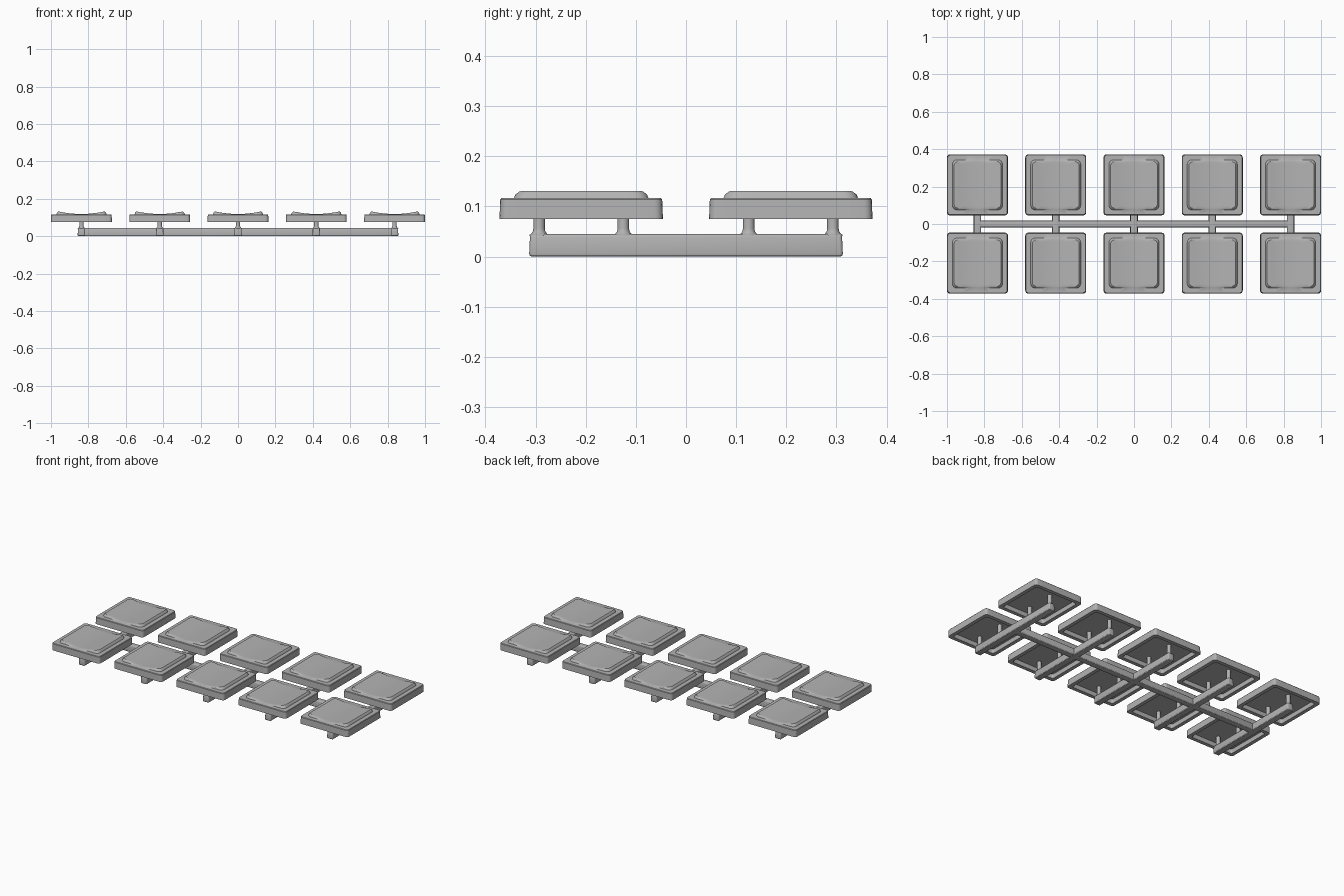
import bpy, bmesh, math
from mathutils import Matrix

cube = bpy.data.objects.get("Cube")
if cube:
    bpy.data.objects.remove(cube, do_unlink=True)

grey = bpy.data.materials.new("mid_grey_plastic")
grey.use_nodes = True
colour = (0.45, 0.45, 0.45, 1)
grey.diffuse_color = colour
grey.node_tree.nodes["Principled BSDF"].inputs["Base Color"].default_value = colour

COLUMNS = [-0.837, -0.4185, 0, 0.4185, 0.837]
ROW_Y = 0.209


def mesh_from(bm, name):
    bmesh.ops.recalc_face_normals(bm, faces=bm.faces)
    mesh = bpy.data.meshes.new(name)
    bm.to_mesh(mesh)
    bm.free()
    mesh.materials.append(grey)
    return mesh


def place(mesh, name, x=0, y=0, angle=30):
    obj = bpy.data.objects.new(name, mesh)
    obj.location = (x, y, 0)
    bpy.context.collection.objects.link(obj)
    bpy.ops.object.select_all(action='DESELECT')
    obj.select_set(True)
    bpy.context.view_layer.objects.active = obj
    bpy.ops.object.shade_smooth_by_angle(angle=math.radians(angle))
    return obj


def rounded_square(half, radius, corner_steps=4, side_steps=10):
    """Outline points, with each straight side subdivided."""
    points = []
    inner = half - radius
    for quarter in range(4):
        turn = Matrix.Rotation(quarter * math.pi / 2, 2)
        for i in range(corner_steps + 1):
            a = math.pi / 2 * i / corner_steps
            points.append((inner + radius * math.cos(a), inner + radius * math.sin(a), turn))
        for i in range(1, side_steps):
            points.append((inner - 2 * inner * i / side_steps, half, turn))
    return [((t[0][0] * x + t[0][1] * y), (t[1][0] * x + t[1][1] * y)) for x, y, t in points]


def dish(x):
    """Height of the shallow scoop across the cap top."""
    return 0.1185 + 0.0125 * min(1, abs(x) / 0.118) ** 2


def add_ring(bm, outline, height):
    return [bm.verts.new((x, y, height(x) if callable(height) else height)) for x, y in outline]


# Hollow keycap: underside, rim, outer wall, ledge and scooped pad
def keycap_mesh():
    bm = bmesh.new()
    steps = [(0.139, 0.012, 0.100), (0.141, 0.012, 0.075), (0.163, 0.016, 0.075),
             (0.1615, 0.016, 0.114), (0.159, 0.014, 0.117), (0.134, 0.024, 0.117),
             (0.131, 0.024, lambda x: 0.117 + 0.6 * (dish(x) - 0.117)),
             (0.125, 0.022, dish)]
    rings = [add_ring(bm, rounded_square(h, r), z) for h, r, z in steps]
    pad = rounded_square(0.125, 0.022)
    for i in range(9, 0, -1):
        rings.append(add_ring(bm, [(x * i / 10, y * i / 10) for x, y in pad], dish))
    for low, high in zip(rings, rings[1:]):
        n = len(low)
        for i in range(n):
            j = (i + 1) % n
            bm.faces.new((low[i], low[j], high[j], high[i]))
    bm.faces.new(rings[0])
    centre = bm.verts.new((0, 0, dish(0)))
    last = rings[-1]
    for i, v in enumerate(last):
        bm.faces.new((v, last[(i + 1) % len(last)], centre))
    return mesh_from(bm, "keycap")


# Moulded bar, slightly narrower at the top, with softened edges
def bar_mesh(name, half_x, half_y, bottom, top):
    bm = bmesh.new()
    bmesh.ops.create_cube(bm, size=2)
    for v in bm.verts:
        inset = 0.002 if v.co.z > 0 else 0
        v.co.x = math.copysign(half_x - inset, v.co.x)
        v.co.y = math.copysign(half_y - inset, v.co.y)
        v.co.z = top if v.co.z > 0 else bottom
    bmesh.ops.bevel(bm, geom=bm.edges[:], offset=0.006, segments=3,
                    profile=0.5, affect='EDGES')
    return mesh_from(bm, name)


# Round post flaring into the runner
def post_mesh(sides=20):
    bm = bmesh.new()
    profile = [(0.021, 0.042), (0.016, 0.0455), (0.0125, 0.050),
               (0.0115, 0.056), (0.0115, 0.101)]
    rings = [[bm.verts.new((r * math.cos(a), r * math.sin(a), z))
              for a in (math.tau * i / sides for i in range(sides))] for r, z in profile]
    for low, high in zip(rings, rings[1:]):
        for i in range(sides):
            j = (i + 1) % sides
            bm.faces.new((low[i], low[j], high[j], high[i]))
    bm.faces.new(rings[0])
    bm.faces.new(rings[-1])
    return mesh_from(bm, "post")


keycap = keycap_mesh()
cross_bar = bar_mesh("cross_runner", 0.0205, 0.313, 0, 0.045)
post = post_mesh()

place(bar_mesh("main_runner", 0.85, 0.0195, 0.001, 0.044), "main_runner")
for column, x in enumerate(COLUMNS, 1):
    place(cross_bar, f"cross_runner_{column}", x)
    for side, row in ((-1, "front"), (1, "back")):
        place(keycap, f"{row}_keycap_{column}", x, side * ROW_Y)
        for spot, offset in (("inner", -0.084), ("outer", 0.084)):
            place(post, f"{row}_{spot}_post_{column}", x, side * (ROW_Y + offset))
